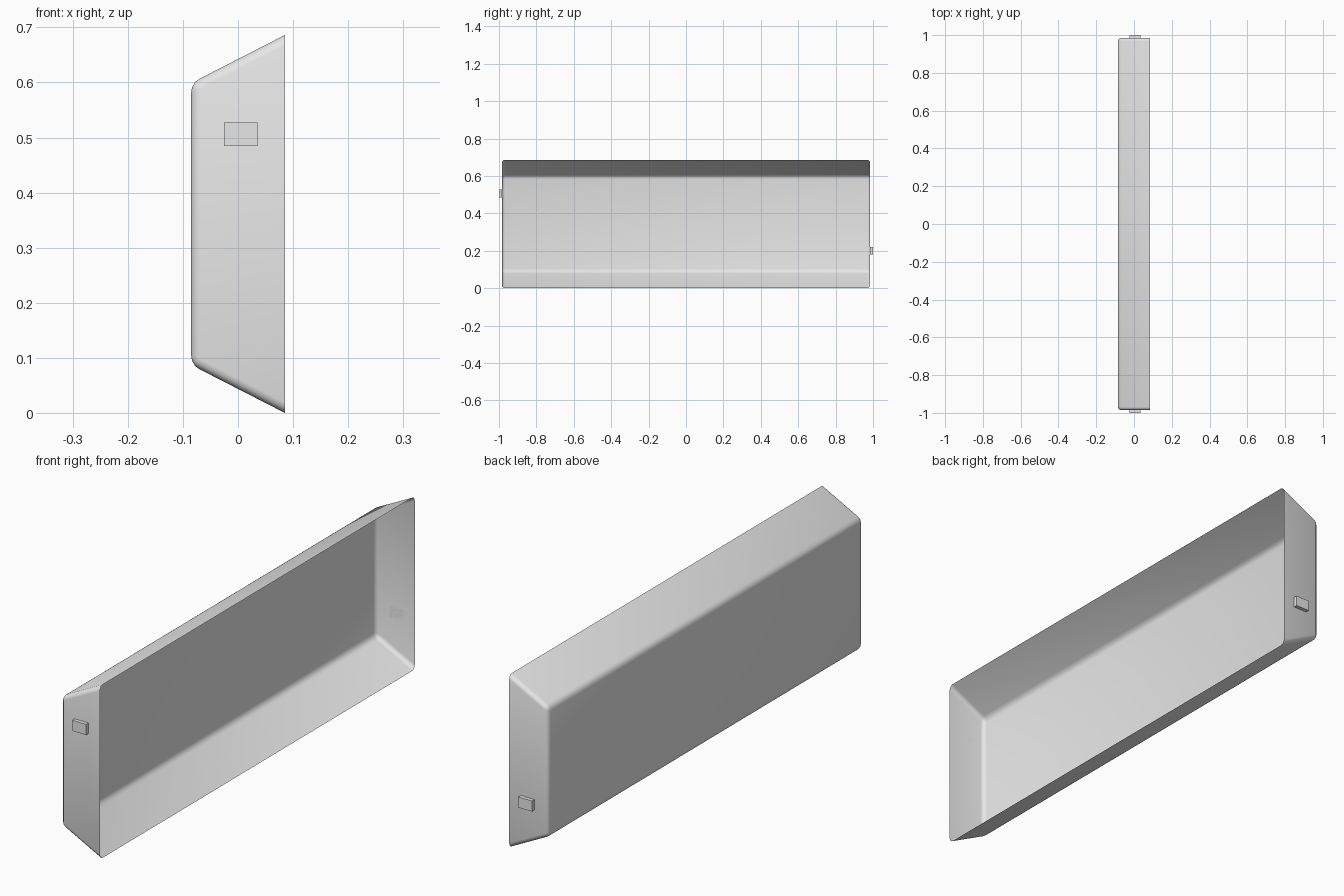
import bpy, bmesh
from mathutils import Vector

cube = bpy.data.objects.get("Cube")
if cube:
    bpy.data.objects.remove(cube, do_unlink=True)

LENGTH = 0.985      # half length of the tray
DEPTH = 0.085       # half depth
HEIGHT = 0.686
INSET = 0.087       # how far the closed back steps in at top and bottom

grey = bpy.data.materials.new("light_grey")
grey.use_nodes = True
colour = (0.8, 0.8, 0.8, 1)
grey.diffuse_color = colour
grey.node_tree.nodes["Principled BSDF"].inputs["Base Color"].default_value = colour


def make_object(name, bm):
    mesh = bpy.data.meshes.new(name)
    bm.to_mesh(mesh)
    bm.free()
    mesh.materials.append(grey)
    obj = bpy.data.objects.new(name, mesh)
    bpy.context.collection.objects.link(obj)
    return obj


# Open tray: trapezoid section swept along y, open on the wide side
bm = bmesh.new()
profile = [(DEPTH, 0), (-DEPTH, INSET), (-DEPTH, HEIGHT - INSET), (DEPTH, HEIGHT)]
near, far = [[bm.verts.new((x, y, z)) for x, z in profile] for y in (-LENGTH, LENGTH)]
bm.faces.new(near)
bm.faces.new(far)
for i in range(3):
    bm.faces.new((near[i], near[i + 1], far[i + 1], far[i]))
bmesh.ops.recalc_face_normals(bm, faces=bm.faces)
centre = Vector((0, 0, HEIGHT / 2))
for face in bm.faces:
    if face.normal.dot(face.calc_center_median() - centre) < 0:
        face.normal_flip()
# Round every corner except the open rim
folds = [e for e in bm.edges if not e.is_boundary]
bmesh.ops.bevel(bm, geom=folds, offset=0.017, segments=3, profile=0.5,
                affect='EDGES', clamp_overlap=True)
tray = make_object("tray_shell", bm)
for poly in tray.data.polygons:
    poly.use_smooth = True


# Small locating tabs on the two ends
def tab(name, side, z):
    bm = bmesh.new()
    bmesh.ops.create_cube(bm, size=1)
    bmesh.ops.scale(bm, vec=(0.06, 0.015, 0.042), verts=bm.verts)
    bmesh.ops.translate(bm, vec=(0.005, side * (LENGTH + 0.0075), z), verts=bm.verts)
    make_object(name, bm)


tab("front_tab", -1, 0.506)
tab("back_tab", 1, 0.2)
